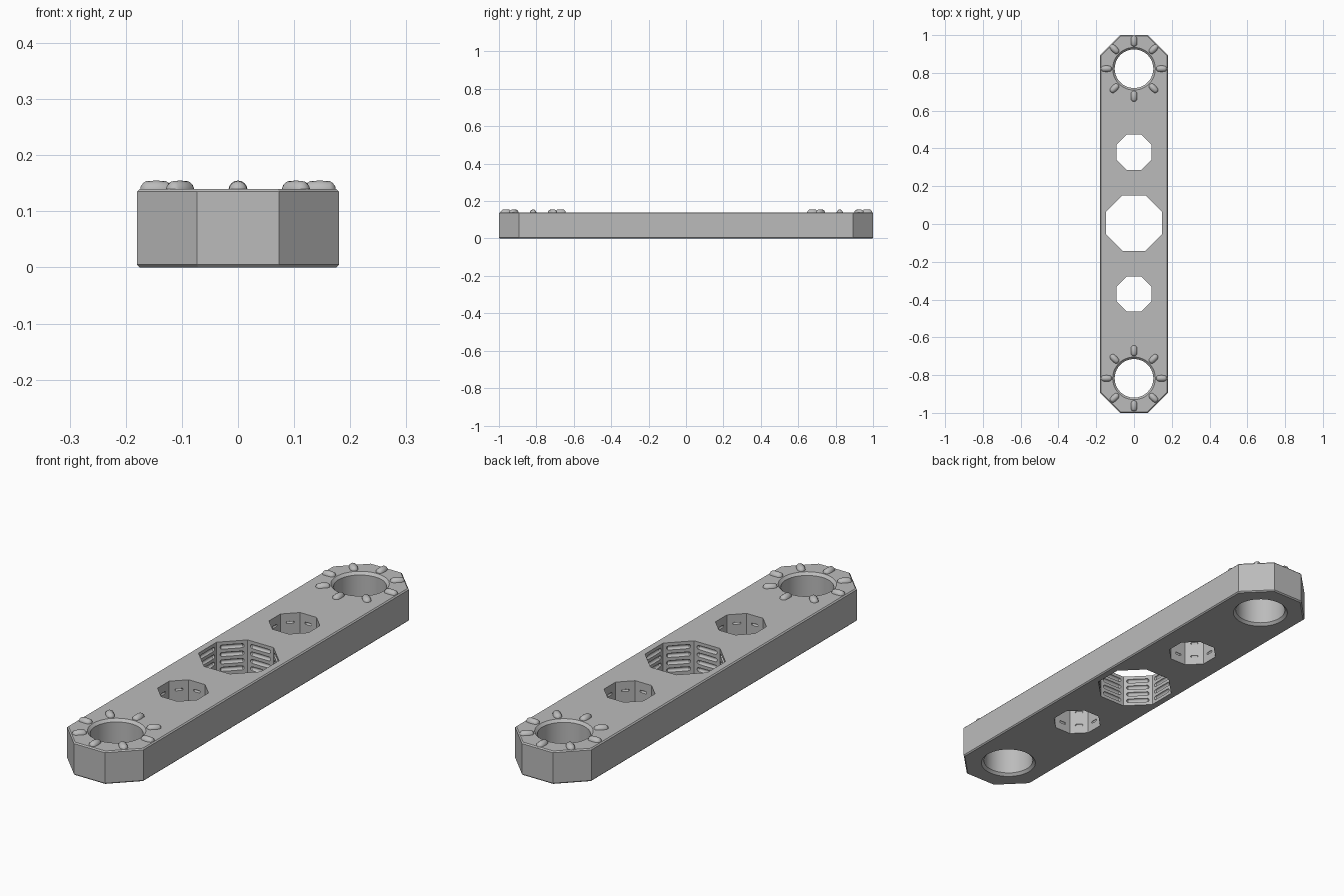
import bpy, bmesh, math
from mathutils import Matrix, Vector

cube = bpy.data.objects.get("Cube")
if cube:
    bpy.data.objects.remove(cube, do_unlink=True)

WIDTH, LENGTH, HEIGHT, CORNER = 0.18, 1.0, 0.14, 0.107
BOLT_Y = (-0.817, 0.822)

grey = bpy.data.materials.new("plain grey")
grey.use_nodes = True
colour = (0.5, 0.5, 0.5, 1)
grey.diffuse_color = colour
grey.node_tree.nodes["Principled BSDF"].inputs["Base Color"].default_value = colour


def make_object(name, bm):
    bmesh.ops.recalc_face_normals(bm, faces=bm.faces)
    mesh = bpy.data.meshes.new(name)
    bm.to_mesh(mesh)
    bm.free()
    mesh.materials.append(grey)
    obj = bpy.data.objects.new(name, mesh)
    bpy.context.collection.objects.link(obj)
    return obj


def add_prism(bm, y, apothem, sides):
    """Vertical through-hole cutter with flat sides facing the axes."""
    radius = apothem / math.cos(math.pi / sides)
    place = Matrix.Translation((0, y, HEIGHT / 2)) @ Matrix.Rotation(math.pi / sides, 4, "Z")
    bmesh.ops.create_cone(bm, cap_ends=True, segments=sides, radius1=radius,
                          radius2=radius, depth=HEIGHT * 2, matrix=place)


def add_capsule(bm, place, radius, length, flat=1.0):
    """Rounded pill lying along its local x axis."""
    verts = bmesh.ops.create_uvsphere(
        bm, u_segments=16, v_segments=8, radius=radius,
        matrix=Matrix.Rotation(math.pi / 2, 4, "Y"))["verts"]
    stretch = length / 2 - radius
    for v in verts:
        if abs(v.co.x) > radius * 0.01:
            v.co.x += math.copysign(stretch, v.co.x)
        v.co.y *= flat
        v.co = place @ v.co


def cut(target, cutter):
    mod = target.modifiers.new("cut", "BOOLEAN")
    mod.operation, mod.solver, mod.object = "DIFFERENCE", "EXACT", cutter
    bpy.context.view_layer.update()
    result = target.evaluated_get(bpy.context.evaluated_depsgraph_get())
    mesh = bpy.data.meshes.new_from_object(result)
    target.modifiers.clear()
    target.data = mesh
    bpy.data.objects.remove(cutter, do_unlink=True)


# Bar with clipped corners and a fine bevel along top and bottom
bm = bmesh.new()
quarter = [(WIDTH, LENGTH - CORNER), (WIDTH - CORNER, LENGTH)]
outline = (quarter + [(-x, y) for x, y in reversed(quarter)]
           + [(-x, -y) for x, y in quarter] + [(x, -y) for x, y in reversed(quarter)])
base = bm.faces.new([bm.verts.new((x, y, 0)) for x, y in outline])
raised = bmesh.ops.extrude_face_region(bm, geom=[base])["geom"]
for v in raised:
    if isinstance(v, bmesh.types.BMVert):
        v.co.z = HEIGHT
rims = [e for e in bm.edges if abs(e.verts[0].co.z - e.verts[1].co.z) < 0.001]
bmesh.ops.recalc_face_normals(bm, faces=bm.faces)
bmesh.ops.bevel(bm, geom=rims, offset=0.005, segments=1, affect="EDGES")
bar = make_object("bar", bm)

# Octagonal sockets and round end holes
sockets = [(-0.37, 0.093, 1, 0.032, 0.005), (0.005, 0.147, 4, 0.095, 0.009),
           (0.38, 0.093, 1, 0.032, 0.005)]
bm = bmesh.new()
for y, apothem, *_ in sockets:
    add_prism(bm, y, apothem, 8)
for y in BOLT_Y:
    add_prism(bm, y, 0.102, 48)
cut(bar, make_object("hole_cutter", bm))

# Countersunk rims of the round holes, top and bottom
bm = bmesh.new()
for y in BOLT_Y:
    for z, outer_first in ((0, True), (HEIGHT, False)):
        radii = (0.125, 0.101) if outer_first else (0.101, 0.125)
        bmesh.ops.create_cone(bm, cap_ends=True, segments=48, radius1=radii[0],
                              radius2=radii[1], depth=0.024,
                              matrix=Matrix.Translation((0, y, z)))
cut(bar, make_object("rim_cutter", bm))

# Grip grooves on every facet of the sockets
bm = bmesh.new()
for y, apothem, rows, length, radius in sockets:
    rows = max(rows, 2)
    for side in range(8):
        turn = Matrix.Rotation(side * math.pi / 4, 4, "Z")
        for row in range(rows):
            z = HEIGHT * (row + 0.5 + 0.5 / rows) / (rows + 0.5 / rows + 0.5)
            z = HEIGHT / 2 + (row - (rows - 1) / 2) * HEIGHT * 0.9 / rows
            spot = Matrix.Translation((0, y, z)) @ turn @ Matrix.Translation((0, apothem, 0))
            add_capsule(bm, spot, radius, length)
cut(bar, make_object("groove_cutter", bm))

# Raised grip nubs in a ring around each round hole
bm = bmesh.new()
for y in BOLT_Y:
    for i in range(8):
        place = (Matrix.Translation((0, y, HEIGHT - 0.002))
                 @ Matrix.Rotation(i * math.pi / 4, 4, "Z")
                 @ Matrix.Translation((0.146, 0, 0)))
        add_capsule(bm, place, 0.017, 0.057)
nubs = make_object("grip_nubs", bm)

# Smooth the rounded surfaces, keep the edges crisp
for obj in (bar, nubs):
    bpy.ops.object.select_all(action="DESELECT")
    obj.select_set(True)
    bpy.context.view_layer.objects.active = obj
    bpy.ops.object.shade_smooth_by_angle(angle=math.radians(30))
